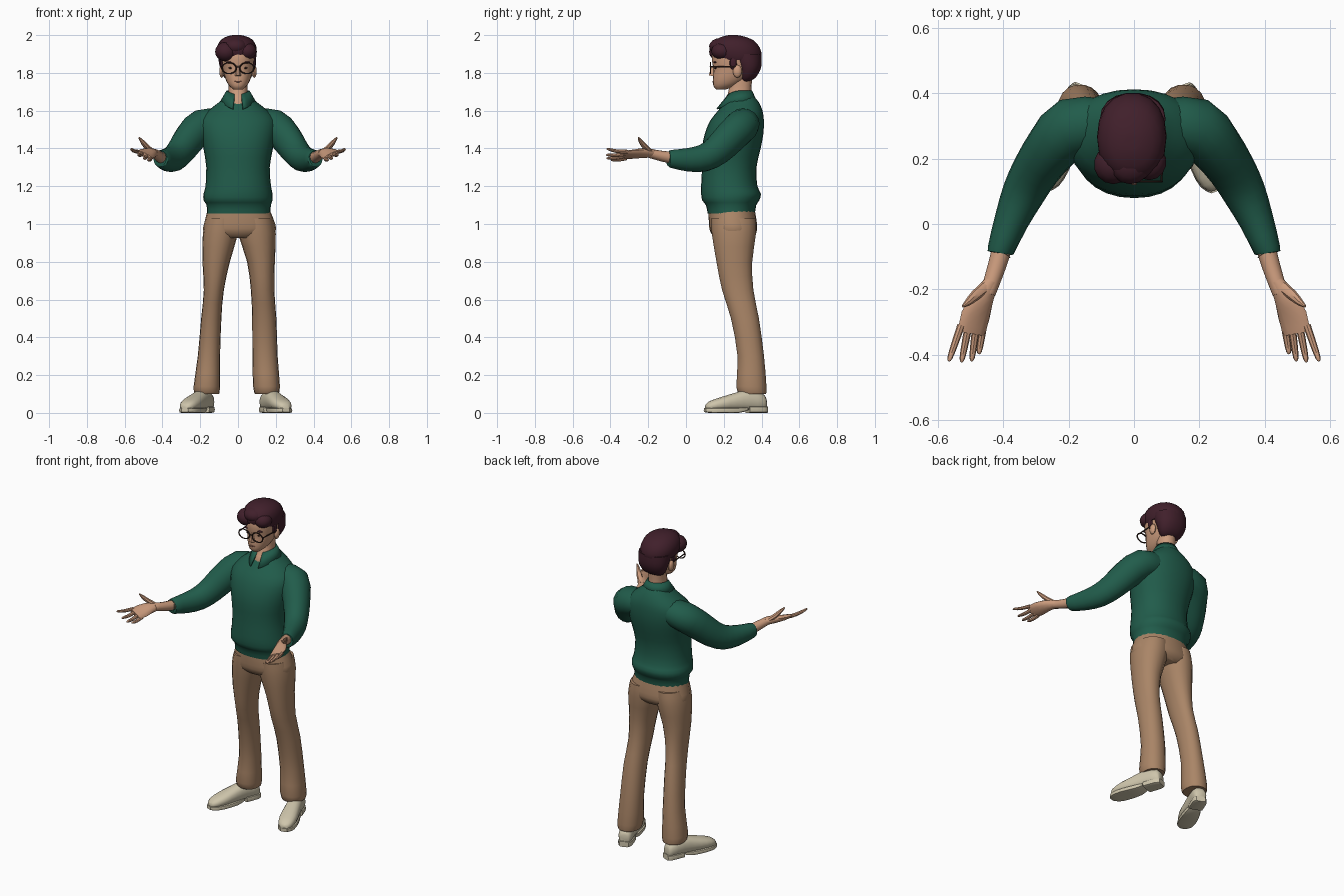
import bpy, bmesh, math
from mathutils import Vector


def material(name, rgb):
    m = bpy.data.materials.new(name)
    m.diffuse_color = (*rgb, 1)
    return m


GREEN = material("green_wool", (0.015, 0.107, 0.07))
TAN = material("tan_cotton", (0.40, 0.235, 0.135))
SKIN = material("skin", (0.60, 0.33, 0.205))
HAIR = material("dark_plum_hair", (0.052, 0.014, 0.024))
CREAM = material("cream_leather", (0.62, 0.56, 0.41))
FRAME = material("dark_brown_frame", (0.035, 0.016, 0.012))
LIP = material("lip", (0.36, 0.15, 0.10))


def finish(name, bm, mat, mirror=False):
    bmesh.ops.recalc_face_normals(bm, faces=bm.faces)
    mesh = bpy.data.meshes.new(name)
    bm.to_mesh(mesh)
    bm.free()
    ob = bpy.data.objects.new(name, mesh)
    bpy.context.collection.objects.link(ob)
    mesh.materials.append(mat)
    if mirror:
        ob.modifiers.new("Mirror", 'MIRROR').use_mirror_merge = False
    return ob


def smooth_rows(rows, n):
    """Catmull-Rom interpolation between rows of numbers."""
    out = []
    for i in range(len(rows) - 1):
        a, b, c, d = (rows[max(0, min(len(rows) - 1, i + k))] for k in (-1, 0, 1, 2))
        for j in range(n):
            t = j / n
            out.append([0.5 * (2 * q + (r - p) * t + (2 * p - 5 * q + 4 * r - s) * t * t
                               + (3 * q - p - 3 * r + s) * t ** 3)
                        for p, q, r, s in zip(a, b, c, d)])
    return out + [list(rows[-1])]


def skin_rings(bm, rings):
    vs = [[bm.verts.new(p) for p in ring] for ring in rings]
    n = len(vs[0])
    for a, b in zip(vs, vs[1:]):
        for i in range(n):
            bm.faces.new((a[i], a[(i + 1) % n], b[(i + 1) % n], b[i]))
    bm.faces.new(vs[0])
    bm.faces.new(vs[-1])


def loft(name, rows, mat, sides=20, n=2, power=0.92, along_y=False, mirror=False):
    """Rows are (level, u0, u1, v0, v1): the extents of each rounded slice."""
    rings = []
    for h, u0, u1, v0, v1 in smooth_rows(rows, n):
        ring = []
        for k in range(sides):
            a = 2 * math.pi * k / sides
            c, s = math.cos(a), math.sin(a)
            u = (u0 + u1) / 2 + (u1 - u0) / 2 * math.copysign(abs(c) ** power, c)
            v = (v0 + v1) / 2 + (v1 - v0) / 2 * math.copysign(abs(s) ** power, s)
            ring.append((u, h, v) if along_y else (u, v, h))
        rings.append(ring)
    bm = bmesh.new()
    skin_rings(bm, rings)
    return finish(name, bm, mat, mirror)


def tube(name, rows, mat, sides=12, n=2, roll=0.0, mirror=True):
    """Rows are (x, y, z, half width, half height) along a limb."""
    rows = smooth_rows(rows, n)
    pts = [Vector(r[:3]) for r in rows]
    rings = []
    for i, r in enumerate(rows):
        t = (pts[min(i + 1, len(pts) - 1)] - pts[max(i - 1, 0)]).normalized()
        s = t.cross(Vector((0, 0, 1))).normalized()
        u = s.cross(t)
        s, u = s * math.cos(roll) - u * math.sin(roll), u * math.cos(roll) + s * math.sin(roll)
        rings.append([pts[i] + s * r[3] * math.cos(a) + u * r[4] * math.sin(a)
                      for a in (2 * math.pi * k / sides for k in range(sides))])
    bm = bmesh.new()
    skin_rings(bm, rings)
    return finish(name, bm, mat, mirror)


def blob(name, center, radii, mat, mirror=False, seg=14):
    bm = bmesh.new()
    bmesh.ops.create_uvsphere(bm, u_segments=seg, v_segments=seg // 2 + 1, radius=1)
    bmesh.ops.scale(bm, vec=radii, verts=bm.verts)
    bmesh.ops.translate(bm, vec=center, verts=bm.verts)
    return finish(name, bm, mat, mirror)


# Sweater body with a gathered hem
loft("sweater_body", [
    (1.055, -.165, .172, .115, .365), (1.10, -.166, .174, .105, .372),
    (1.125, -.182, .182, .086, .388), (1.16, -.183, .183, .08, .397),
    (1.20, -.172, .175, .08, .378), (1.30, -.168, .168, .085, .373),
    (1.40, -.183, .185, .085, .395), (1.48, -.20, .20, .10, .41),
    (1.55, -.20, .20, .13, .412), (1.60, -.158, .158, .17, .405),
    (1.645, -.10, .10, .205, .385), (1.67, -.075, .075, .225, .365)], GREEN, 28)

# Sleeves
tube("sleeve", [
    (.10, .305, 1.535, .08, .075), (.19, .295, 1.52, .092, .088), (.25, .235, 1.46, .082, .088),
    (.30, .165, 1.39, .073, .08), (.338, .095, 1.35, .066, .073), (.375, .01, 1.34, .053, .062),
    (.408, -.08, 1.345, .041, .047), (.409, -.086, 1.345, .036, .041)], GREEN, 16)

# Open shirt collar folded around the neck
bm = bmesh.new()
top, low = [], []
for k in range(21):
    a = 0.3 + (2 * math.pi - 0.6) * k / 20
    f = ((1 + math.cos(a)) / 2) ** 4
    s, c = math.sin(a), -math.cos(a)
    top.append(bm.verts.new((.061 * s, .285 + .064 * c, 1.708 - .022 * f)))
    low.append(bm.verts.new((.095 * s, .285 + (.09 + .043 * f) * c, 1.652 - .045 * f)))
for k in range(20):
    bm.faces.new((top[k], top[k + 1], low[k + 1], low[k]))
collar = finish("collar", bm, GREEN)
collar.modifiers.new("Thickness", 'SOLIDIFY').thickness = 0.008

# Trousers
loft("trouser_seat", [
    (1.07, -.162, .17, .12, .365), (1.0, -.18, .197, .121, .376),
    (.955, -.182, .196, .13, .373), (.925, -.12, .13, .16, .345)], TAN, 24)
loft("left_trouser_leg", [
    (1.03, -.165, .0, .13, .37), (.95, -.186, .0, .135, .372), (.80, -.188, -.043, .16, .352),
    (.65, -.181, -.075, .19, .358), (.5, -.195, -.088, .237, .387), (.3, -.213, -.095, .272, .414),
    (.14, -.235, -.095, .265, .427), (.1, -.23, -.1, .28, .425)], TAN, 18)
loft("right_trouser_leg", [
    (1.03, .0, .185, .13, .37), (.95, .0, .2, .135, .372), (.80, .048, .195, .16, .352),
    (.65, .068, .192, .19, .358), (.5, .075, .203, .237, .387), (.3, .076, .21, .272, .414),
    (.14, .08, .222, .265, .427), (.1, .09, .215, .28, .425)], TAN, 18)

# Shoes: upper, sole and heel, turned outwards
for side, x, angle in (("left", -.155, -22), ("right", .145, 19)):
    parts = [
        loft(side + "_shoe_upper", [
            (.0, -.025, .025, .02, .075), (-.02, -.04, .04, .012, .105), (-.1, -.044, .044, .012, .122),
            (-.17, -.048, .048, .012, .106), (-.25, -.052, .052, .012, .083),
            (-.31, -.04, .04, .012, .062), (-.333, -.018, .018, .014, .042)],
            CREAM, 16, along_y=True, power=.85),
        loft(side + "_shoe_sole", [
            (-.11, -.035, .035, .012, .03), (-.16, -.048, .048, 0, .028), (-.25, -.055, .055, 0, .026),
            (-.31, -.044, .044, 0, .026), (-.338, -.02, .02, .004, .026)],
            CREAM, 12, along_y=True, power=.4),
        loft(side + "_shoe_heel", [
            (.005, -.028, .028, 0, .035), (-.02, -.043, .043, 0, .035), (-.1, -.044, .044, 0, .035)],
            CREAM, 12, along_y=True, power=.4)]
    for ob in parts:
        ob.location = (x, .42, 0)
        ob.rotation_euler.z = math.radians(angle)

# Forearms and open hands, palms up
tube("forearm", [(.40, -.06, 1.348, .031, .033), (.42, -.13, 1.36, .028, .028),
                 (.44, -.19, 1.373, .025, .024), (.448, -.21, 1.375, .025, .022)], SKIN)
tube("palm", [(.436, -.175, 1.374, .022, .022), (.462, -.225, 1.376, .036, .024),
              (.485, -.28, 1.37, .048, .018), (.498, -.335, 1.366, .044, .011)], SKIN, roll=.42)
fingers = [((.462, -.315, 1.349), (.475, -.398, 1.338)), ((.484, -.32, 1.36), (.497, -.42, 1.347)),
           ((.508, -.32, 1.371), (.528, -.423, 1.365)), ((.529, -.31, 1.382), (.567, -.42, 1.397))]
for i, (a, b) in enumerate(fingers):
    a, b = Vector(a), Vector(b)
    mid = a.lerp(b, .55) + Vector((0, 0, -.004))
    tube(f"finger_{i + 1}", [(*a, .012, .011), (*mid, .0105, .0095), (*a.lerp(b, .9), .008, .007),
                             (*b, .003, .003)], SKIN, 8)
tube("thumb", [(.452, -.19, 1.382, .018, .015), (.485, -.218, 1.41, .016, .014),
               (.508, -.24, 1.438, .011, .011), (.524, -.252, 1.458, .004, .004)], SKIN, 8)

# Neck and head
loft("neck", [(1.58, -.05, .05, .2, .33), (1.645, -.06, .06, .197, .35),
              (1.69, -.05, .05, .222, .345), (1.77, -.05, .05, .235, .35)], SKIN, 16)
loft("head", [
    (1.712, -.024, .024, .16, .21), (1.725, -.04, .04, .148, .25), (1.745, -.056, .056, .143, .29),
    (1.78, -.071, .071, .142, .34), (1.82, -.08, .08, .145, .365), (1.87, -.087, .087, .137, .375),
    (1.92, -.085, .085, .145, .375), (1.96, -.06, .06, .18, .35)], SKIN, 20, power=.9)
blob("ear", (.086, .272, 1.808), (.014, .024, .034), SKIN, True, 10)

# Nose: a bridge widening to the tip
bm = bmesh.new()
v = [bm.verts.new(p) for p in ((-.008, .15, 1.84), (.008, .15, 1.84), (.019, .15, 1.781),
                               (-.019, .15, 1.781), (.007, .12, 1.788), (-.007, .12, 1.788),
                               (.004, .137, 1.835), (-.004, .137, 1.835))]
for f in ((0, 1, 6, 7), (1, 2, 4, 6), (7, 6, 4, 5), (0, 7, 5, 3), (3, 5, 4, 2), (0, 3, 2, 1)):
    bm.faces.new([v[i] for i in f])
finish("nose", bm, SKIN)

# Face details
blob("mouth", (0, .143, 1.754), (.021, .004, .004), LIP, False, 10)
blob("eye", (.039, .157, 1.826), (.012, .006, .005), FRAME, True, 10)
blob("eyebrow", (.043, .154, 1.856), (.023, .008, .005), HAIR, True, 10)

# Hair: crown, nape, swept front locks and sideburns
loft("hair_crown", [
    (1.868, -.098, .092, .16, .39), (1.89, -.11, .098, .14, .402), (1.935, -.112, .098, .132, .392),
    (1.975, -.09, .078, .155, .355), (1.995, -.052, .038, .20, .30), (2.0, -.025, .012, .23, .27)],
    HAIR, 18)
loft("hair_back", [
    (1.755, -.045, .045, .295, .335), (1.775, -.073, .07, .28, .37), (1.82, -.093, .09, .27, .396),
    (1.86, -.102, .096, .25, .402), (1.9, -.105, .096, .235, .40)], HAIR, 18)
blob("hair_lock_left", (-.063, .182, 1.912), (.06, .06, .052), HAIR)
blob("hair_lock_middle", (-.012, .185, 1.94), (.065, .063, .045), HAIR)
blob("hair_lock_right", (.046, .19, 1.915), (.053, .056, .045), HAIR)
blob("sideburn", (.083, .25, 1.855), (.012, .02, .04), HAIR, True, 8)

# Round glasses
bpy.ops.mesh.primitive_torus_add(major_radius=.038, minor_radius=.0042, major_segments=20,
                                 minor_segments=6, location=(.047, .13, 1.825),
                                 rotation=(math.pi / 2, 0, 0))
rim = bpy.context.object
rim.name = "glasses_rim"
rim.scale = (1, .76, 1)
bpy.ops.object.transform_apply(location=True, rotation=True, scale=True)
rim.data.materials.append(FRAME)
rim.modifiers.new("Mirror", 'MIRROR')
tube("glasses_temple", [(.084, .13, 1.832, .003, .004), (.091, .27, 1.832, .003, .004)], FRAME, 6, 1)
tube("glasses_bridge", [(-.011, .128, 1.832, .003, .003), (.011, .128, 1.832, .003, .003)],
     FRAME, 6, 1, mirror=False)

# Smooth shading with crisp edges
bpy.ops.object.select_all(action='SELECT')
bpy.context.view_layer.objects.active = rim
bpy.ops.object.shade_smooth_by_angle(angle=math.radians(40))
